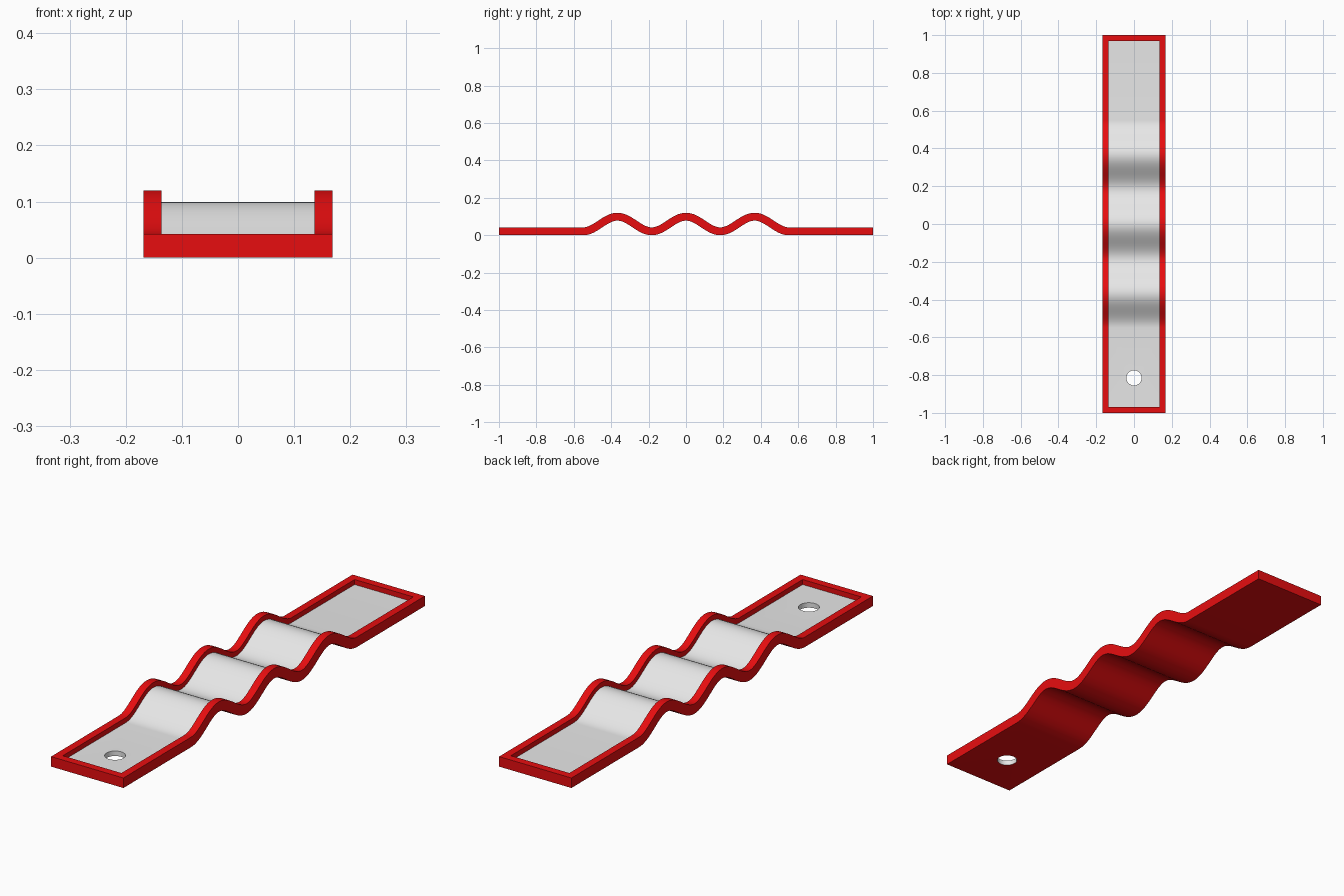
import bpy, bmesh, math

if "Cube" in bpy.data.objects:
    bpy.data.objects.remove(bpy.data.objects["Cube"], do_unlink=True)


def make_material(name, rgb):
    mat = bpy.data.materials.new(name)
    mat.use_nodes = True
    colour = (*rgb, 1.0)
    mat.diffuse_color = colour
    mat.node_tree.nodes["Principled BSDF"].inputs["Base Color"].default_value = colour
    return mat


red = make_material("red", (0.8, 0.004, 0.005))
grey = make_material("light grey", (0.8, 0.8, 0.8))

HALF_W, RIM, HALF_T = 0.168, 0.032, 0.021
AMP, WAVE_END, WAVES, STEPS = 0.039, 0.55, 3, 96
FREQ = math.pi * WAVES / WAVE_END


def strip_point(x, y, offset):
    """Point at a normal offset from the wavy centre line."""
    z, slope = HALF_T, 0.0
    if abs(y) < WAVE_END:
        z += AMP * (1 + math.cos(FREQ * y))
        slope = -AMP * FREQ * math.sin(FREQ * y)
    length = math.hypot(1, slope)
    return (x, y - offset * slope / length, z + offset / length)


# Wavy tray: bottom, floor and rim layers on a lattice of stations
xs = [-HALF_W, RIM - HALF_W, HALF_W - RIM, HALF_W]
wave = [WAVE_END * (2 * i / STEPS - 1) for i in range(STEPS + 1)]
ys = [-1, RIM - 1] + wave + [1 - RIM, 1]
last = len(ys) - 2

bm = bmesh.new()
v = [[[bm.verts.new(strip_point(x, y, s)) for s in (-HALF_T, 0, HALF_T)]
      for x in xs] for y in ys]


def quad(*keys, material=0):
    bm.faces.new([v[i][j][k] for i, j, k in keys]).material_index = material


for i in range(last + 1):
    for j in range(3):
        inner = j == 1 and 0 < i < last
        for k in (0, 1 if inner else 2):
            quad((i, j, k), (i, j + 1, k), (i + 1, j + 1, k), (i + 1, j, k),
                 material=1 if inner and k else 0)
    for j in (0, 3):                                   # outer side walls
        quad((i, j, 0), (i + 1, j, 0), (i + 1, j, 2), (i, j, 2))
    if 0 < i < last:                                   # inner side walls
        for j in (1, 2):
            quad((i, j, 1), (i + 1, j, 1), (i + 1, j, 2), (i, j, 2))
for j in range(3):                                     # end walls
    for i in (0, last + 1):
        quad((i, j, 0), (i, j + 1, 0), (i, j + 1, 2), (i, j, 2))
for i in (1, last):                                    # inner end walls
    quad((i, 1, 1), (i, 2, 1), (i, 2, 2), (i, 1, 2))

bmesh.ops.delete(bm, geom=[p for p in bm.verts if not p.link_faces], context='VERTS')
bmesh.ops.recalc_face_normals(bm, faces=bm.faces)
mesh = bpy.data.meshes.new("wavy_tray")
bm.to_mesh(mesh)
bm.free()
tray = bpy.data.objects.new("wavy_tray", mesh)
bpy.context.collection.objects.link(tray)

# Round hole near the front end, with grey walls
bpy.ops.mesh.primitive_cylinder_add(vertices=48, radius=0.04, depth=0.2,
                                    location=(0, -0.815, 0))
cutter = bpy.context.object
cutter.name = "hole_cutter"
cutter.hide_render = True
for ob in (tray, cutter):
    ob.data.materials.append(red)
    ob.data.materials.append(grey)
for face in cutter.data.polygons:
    face.material_index = 1

bpy.ops.object.select_all(action='DESELECT')
tray.select_set(True)
bpy.context.view_layer.objects.active = tray
cut = tray.modifiers.new("hole", 'BOOLEAN')
cut.operation, cut.solver, cut.object = 'DIFFERENCE', 'EXACT', cutter
bpy.ops.object.modifier_apply(modifier=cut.name)
bpy.data.objects.remove(cutter, do_unlink=True)
bpy.ops.object.shade_smooth_by_angle(angle=math.radians(30))
